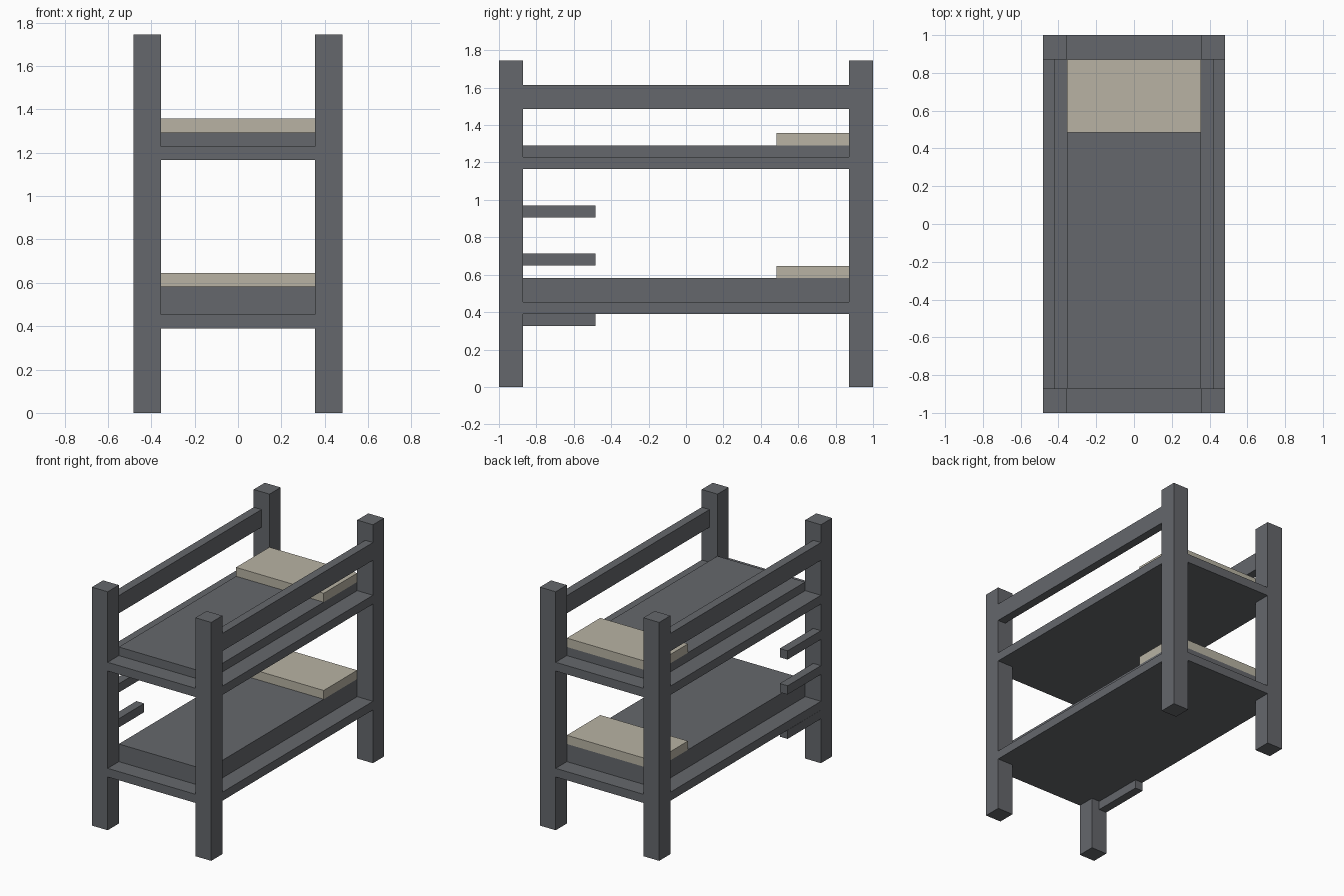
import bpy
import bmesh
from mathutils import Vector

if "Cube" in bpy.data.objects:
    bpy.data.objects.remove(bpy.data.objects["Cube"])


def material(name, rgb):
    m = bpy.data.materials.new(name)
    m.diffuse_color = (*rgb, 1.0)
    m.use_nodes = True
    m.node_tree.nodes["Principled BSDF"].inputs["Base Color"].default_value = m.diffuse_color
    return m


GREY = material("slate grey", (0.13, 0.137, 0.15))
BEIGE = material("pillow beige", (0.48, 0.45, 0.37))


def box(name, x, y, z, mat):
    """Axis-aligned box from (min, max) ranges."""
    bm = bmesh.new()
    bmesh.ops.create_cube(bm, size=1.0)
    lo, hi = (Vector(c) for c in zip(x, y, z))
    for v in bm.verts:
        v.co = (lo + hi) / 2 + v.co * (hi - lo)
    mesh = bpy.data.meshes.new(name)
    bm.to_mesh(mesh)
    bm.free()
    mesh.materials.append(mat)
    ob = bpy.data.objects.new(name, mesh)
    bpy.context.collection.objects.link(ob)
    return ob


def span(side, inner, outer):
    """Range from inner to outer on the given side of the centre."""
    return tuple(sorted((side * inner, side * outer)))


W, L, H = 0.483, 1.0, 1.745      # outer half width, half length, height
IX, IY = 0.355, 0.871            # inner faces of the posts
BAR = 0.42                       # inner face of the thin side bars

# Corner posts and upper guard rails
for sx, side in ((-1, "left"), (1, "right")):
    for sy, end in ((-1, "front"), (1, "back")):
        box(f"{end}_{side}_post", span(sx, IX, W), span(sy, IY, L), (0, H), GREY)
    box(f"{side}_guard_rail", span(sx, BAR, W), (-IY, IY), (1.485, 1.615), GREY)

# Bunks: base board, mattress and pillow
for name, z0, z1, z2, z3 in (("lower", 0.39, 0.453, 0.582, 0.646),
                             ("upper", 1.165, 1.229, 1.292, 1.357)):
    # base runs between the posts lengthways and full width, plus end ledges
    box(f"{name}_base", (-W, W), (-IY, IY), (z0, z1), GREY)
    for sy, end in ((-1, "front"), (1, "back")):
        box(f"{name}_{end}_ledge", (-IX, IX), span(sy, IY, L), (z0, z1), GREY)
    box(f"{name}_mattress", (-IX, IX), (-IY, IY), (z1, z2), GREY)
    box(f"{name}_pillow", (-IX, IX), (0.484, IY), (z2, z3), BEIGE)

# Ladder rungs sticking out of the front left post
for i, z in enumerate((0.325, 0.65, 0.906)):
    box(f"ladder_rung_{i + 1}", (-W, -BAR), (-IY, -0.485), (z, z + 0.064), GREY)
